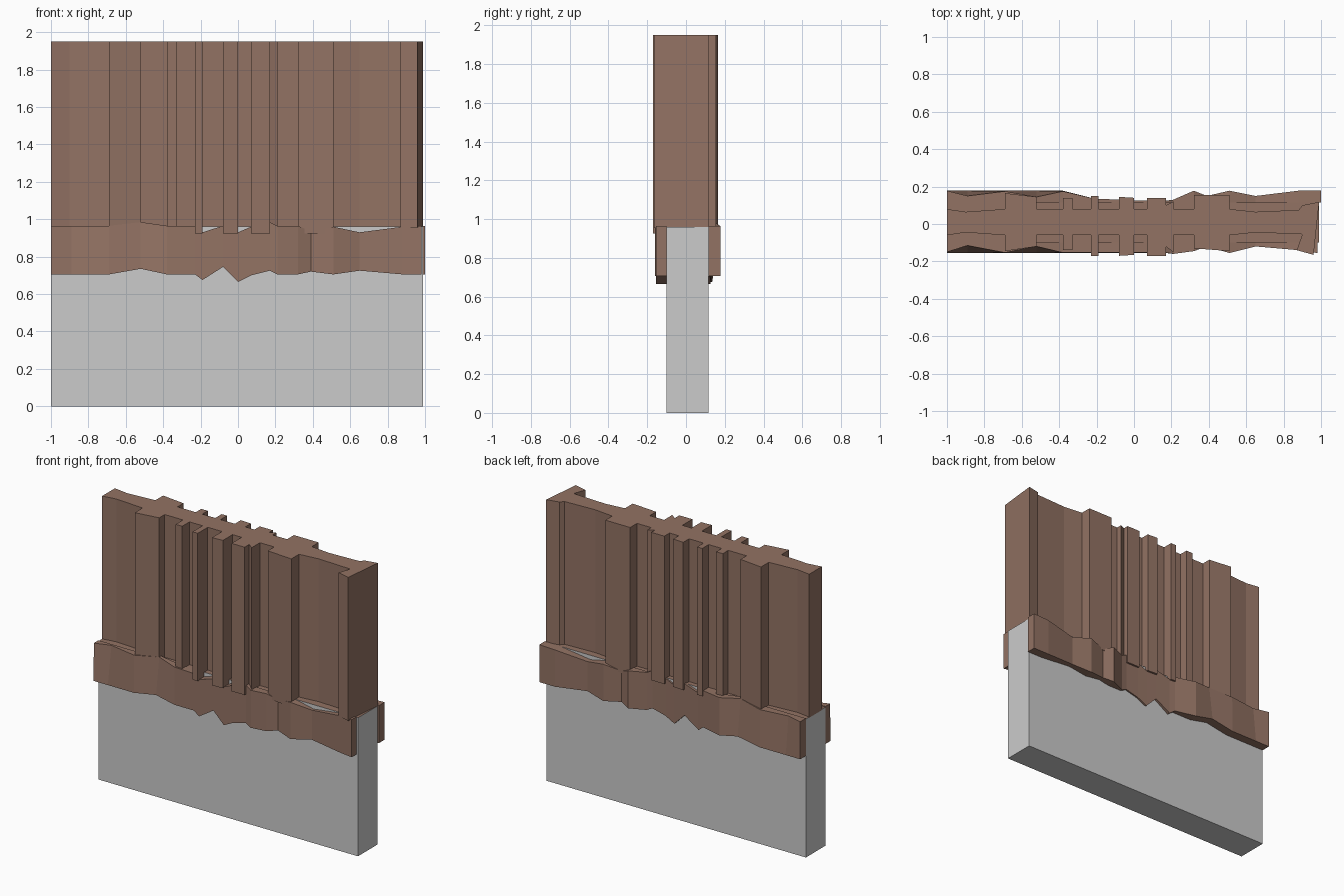
import bpy, bmesh

if "Cube" in bpy.data.objects:
    bpy.data.objects.remove(bpy.data.objects["Cube"])

brown = bpy.data.materials.new("brown_wood")
brown.diffuse_color = (0.29, 0.17, 0.126, 1)
brown.use_nodes = True
brown.node_tree.nodes["Principled BSDF"].inputs["Base Color"].default_value = brown.diffuse_color


def make_object(name, bm, mats=()):
    bmesh.ops.recalc_face_normals(bm, faces=bm.faces)
    me = bpy.data.meshes.new(name)
    bm.to_mesh(me)
    bm.free()
    for m in mats:
        me.materials.append(m)
    ob = bpy.data.objects.new(name, me)
    bpy.context.collection.objects.link(ob)
    return ob


# Stone base wall, with a brown top ledge
bm = bmesh.new()
bmesh.ops.create_cube(bm, size=1)
for v in bm.verts:
    v.co.x = -1.0 if v.co.x < 0 else 0.99
    v.co.y = -0.10 if v.co.y < 0 else 0.115
    v.co.z = 0 if v.co.z < 0 else 0.96
bm.normal_update()
for f in bm.faces:
    f.material_index = 1 if f.normal.z > 0.5 else 0
grey = bpy.data.materials.new("grey_stone")
grey.diffuse_color = (0.8, 0.8, 0.8, 1)
grey.use_nodes = True
grey.node_tree.nodes["Principled BSDF"].inputs["Base Color"].default_value = grey.diffuse_color
make_object("stone_base", bm, (grey, brown))

# Plank panel: raised boards (x start, x end, front y start/end, back y start/end)
boards = [
    (-0.69, -0.52, -0.145, -0.12, 0.165, 0.145),
    (-0.38, -0.33, -0.14, -0.14, 0.14, 0.14),
    (-0.23, -0.19, -0.17, -0.17, 0.15, 0.15),
    (-0.08, 0.00, -0.17, -0.165, 0.145, 0.14),
    (0.07, 0.17, -0.17, -0.17, 0.138, 0.138),
    (0.17, 0.21, -0.12, -0.15, 0.10, 0.12),
    (0.32, 0.51, -0.13, -0.145, 0.155, 0.155),
]


def board_line(side):
    """Stepped outline of one side, left to right."""
    deep = -0.06 if side == 0 else 0.08
    shallow = -0.045 if side == 0 else 0.065
    pts = [(-1, deep), (-0.9, shallow)]
    for b in boards:
        y0, y1 = b[2 + 2 * side], b[3 + 2 * side]
        if b[0] != 0.17:
            pts.append((b[0], deep))
        pts += [(b[0], y0), (b[1], y1)]
        if b[1] != 0.17:
            pts.append((b[1], deep))
    pts.append((0.65, shallow))
    # end post
    if side == 0:
        pts += [(0.90, -0.055), (0.87, -0.14), (0.96, -0.165)]
    else:
        pts += [(0.88, 0.075), (0.90, 0.10), (0.99, 0.118)]
    return pts


outline = board_line(0) + board_line(1)[::-1]
bm = bmesh.new()
low = [bm.verts.new((x, y, 0.925 if abs(x) < 0.6 else 0.955)) for x, y in outline]
top = [bm.verts.new((x, y, 1.95)) for x, y in outline]
n = len(outline)
for i in range(n):
    j = (i + 1) % n
    bm.faces.new((low[i], low[j], top[j], top[i]))
bm.faces.new(top)
bm.faces.new(low[::-1])
make_object("plank_panel", bm, (brown,))

# Rough trim bands: stations of (x, bottom z, top z)
stations = [
    (-1.0, 0.705, 0.965), (-0.89, 0.705, 0.965), (-0.69, 0.705, 0.965),
    (-0.52, 0.735, 0.985), (-0.38, 0.705, 0.965), (-0.23, 0.705, 0.96),
    (-0.19, 0.675, 0.93), (-0.08, 0.745, 0.965), (0.0, 0.665, 0.93),
    (0.07, 0.70, 0.96), (0.17, 0.725, 0.985), (0.21, 0.705, 0.965),
    (0.32, 0.705, 0.965), (0.39, 0.72, 0.935), (0.51, 0.705, 0.96),
    (0.65, 0.725, 0.93), (0.88, 0.705, 0.96), (0.99, 0.705, 0.965),
]
# Outer face y at the top edge and bottom edge
front_top = [-0.15, -0.115, -0.153, -0.12, -0.153, -0.153, -0.153, -0.153, -0.153,
             -0.153, -0.153, -0.16, -0.145, -0.12, -0.155, -0.12, -0.14, -0.155]
front_low = [-0.155] * 11 + front_top[11:]
back_top = [0.178, 0.15, 0.175, 0.145, 0.175, 0.14, 0.135, 0.13, 0.127,
            0.125, 0.125, 0.13, 0.178, 0.15, 0.178, 0.15, 0.178, 0.178]
back_low = [0.178] * 5 + back_top[5:]


def trim(name, inner, y_top, y_low, end_x):
    bm = bmesh.new()
    rings = []
    for (x, zb, zt), yt, yl in zip(stations, y_top, y_low):
        x = min(x, 0.99) if x < 0.99 else end_x
        rings.append([bm.verts.new(p) for p in
                      ((x, inner, zb), (x, yl, zb), (x, yt, zt), (x, inner, zt))])
    for a, b in zip(rings, rings[1:]):
        for i in range(4):
            j = (i + 1) % 4
            bm.faces.new((a[i], a[j], b[j], b[i]))
    bm.faces.new(rings[0])
    bm.faces.new(rings[-1][::-1])
    make_object(name, bm, (brown,))


trim("front_trim", -0.10, front_top, front_low, 0.98)
trim("back_trim", 0.115, back_top, back_low, 1.0)
